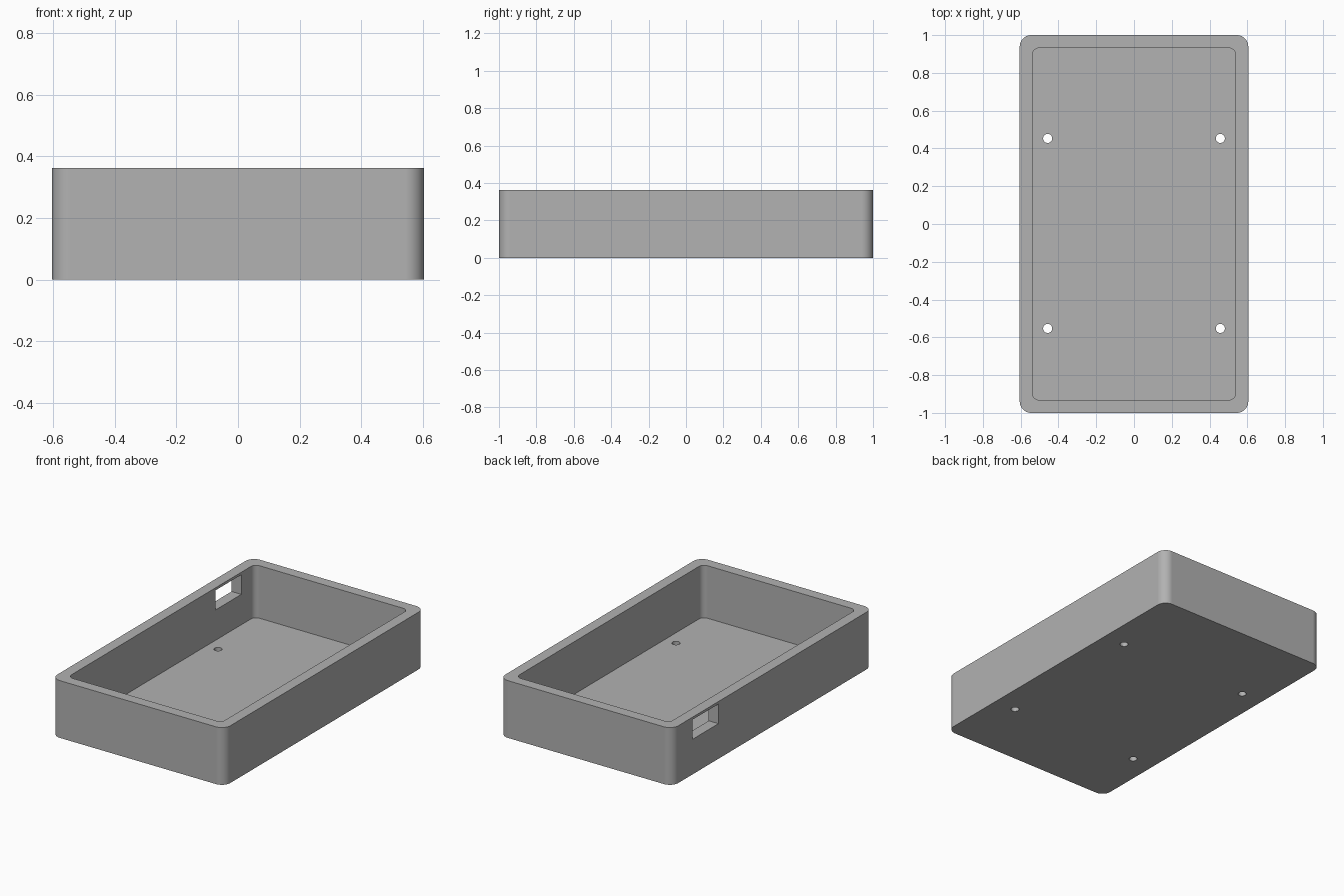
import bpy
import bmesh
from math import sin, cos, pi, radians

cube = bpy.data.objects.get("Cube")
if cube:
    bpy.data.objects.remove(cube, do_unlink=True)

HALF_X, HALF_Y, HEIGHT = 0.605, 1.0, 0.362
WALL, FLOOR = 0.068, 0.03

grey = bpy.data.materials.new("plain grey")
grey.use_nodes = True
grey.diffuse_color = (0.445, 0.445, 0.445, 1)
grey.node_tree.nodes["Principled BSDF"].inputs["Base Color"].default_value = grey.diffuse_color


def rounded_outline(hx, hy, r, steps=10):
    """Counter-clockwise rectangle with rounded corners."""
    points = []
    for i, (sx, sy) in enumerate([(1, 1), (-1, 1), (-1, -1), (1, -1)]):
        for k in range(steps + 1):
            a = (i + k / steps) * pi / 2
            points.append((sx * (hx - r) + r * cos(a), sy * (hy - r) + r * sin(a)))
    return points


def prism(name, outline, z0, z1):
    """Extrude a flat outline from z0 up to z1."""
    bm = bmesh.new()
    base = bm.faces.new([bm.verts.new((x, y, z0)) for x, y in outline])
    top = bmesh.ops.extrude_face_region(bm, geom=[base])["geom"]
    verts = [g for g in top if isinstance(g, bmesh.types.BMVert)]
    bmesh.ops.translate(bm, verts=verts, vec=(0, 0, z1 - z0))
    bmesh.ops.recalc_face_normals(bm, faces=bm.faces)
    mesh = bpy.data.meshes.new(name)
    bm.to_mesh(mesh)
    bm.free()
    mesh.materials.append(grey)
    obj = bpy.data.objects.new(name, mesh)
    bpy.context.scene.collection.objects.link(obj)
    return obj


# Open tray body
tray = prism("tray", rounded_outline(HALF_X, HALF_Y, 0.06), 0, HEIGHT)

# Inner cavity
cutters = [prism("cavity_cutter",
                 rounded_outline(HALF_X - WALL, HALF_Y - WALL, 0.035), FLOOR, HEIGHT + 0.1)]

# Four screw holes through the floor
for x in (-0.457, 0.457):
    for y in (-0.553, 0.453):
        circle = [(x + 0.024 * cos(a * pi / 16), y + 0.024 * sin(a * pi / 16)) for a in range(32)]
        cutters.append(prism("screw_hole_cutter", circle, -0.1, 0.1))

# Socket opening in the side wall, near the back
x0, x1, y0, y1 = -HALF_X - 0.1, -HALF_X + WALL + 0.1, 0.54, 0.80
cutters.append(prism("socket_cutter", [(x0, y0), (x1, y0), (x1, y1), (x0, y1)], 0.222, 0.346))

bpy.ops.object.select_all(action="DESELECT")
tray.select_set(True)
bpy.context.view_layer.objects.active = tray
for cutter in cutters:
    cutter.hide_render = True
    mod = tray.modifiers.new("cut", "BOOLEAN")
    mod.operation, mod.solver, mod.object = "DIFFERENCE", "EXACT", cutter
    bpy.ops.object.modifier_apply(modifier=mod.name)
    bpy.data.objects.remove(cutter, do_unlink=True)

# Smooth rounded corners, flat walls
bpy.ops.object.shade_smooth_by_angle(angle=radians(30))
weighted = tray.modifiers.new("flat walls", "WEIGHTED_NORMAL")
weighted.keep_sharp = True
